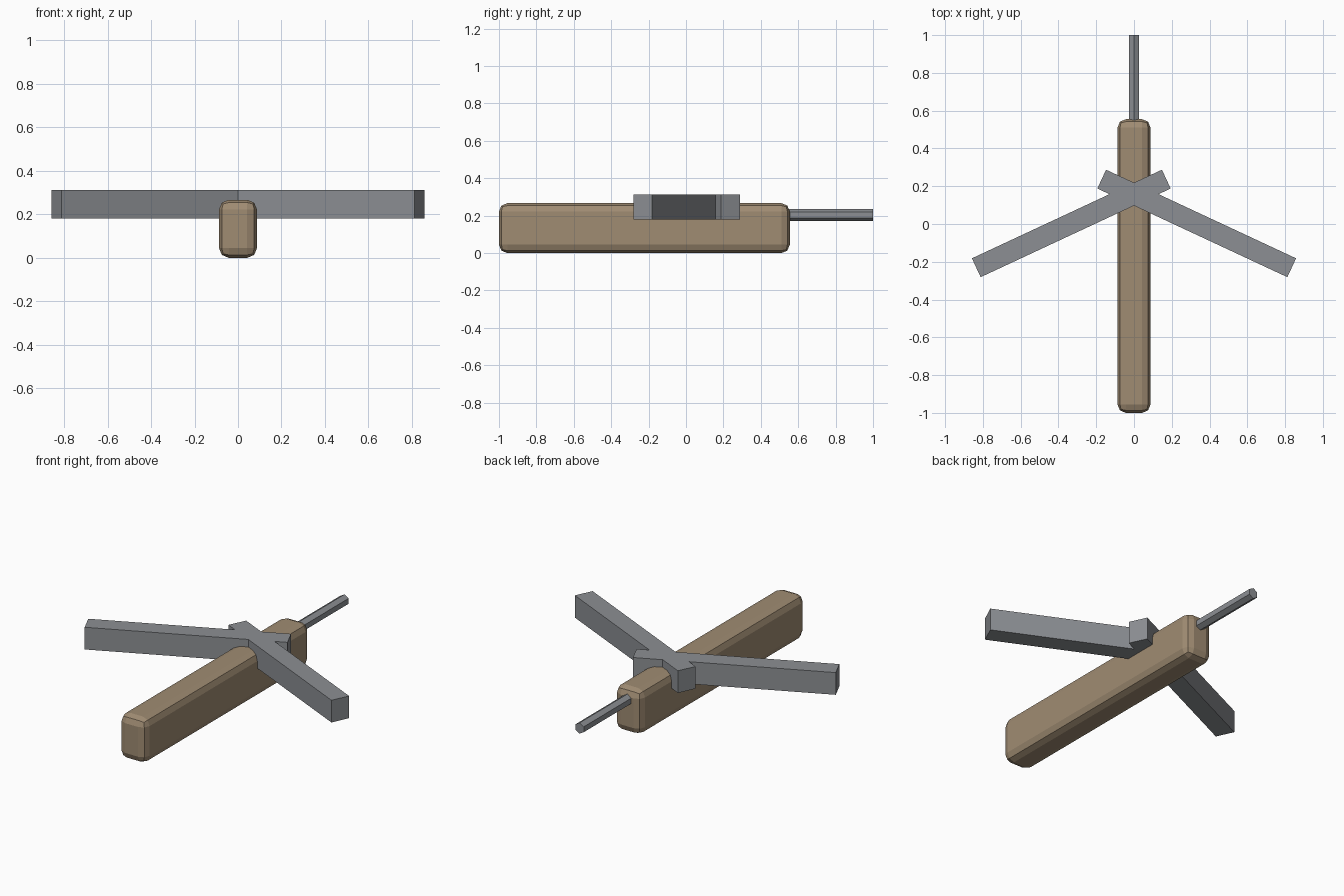
import bpy
from math import radians

cube = bpy.data.objects.get("Cube")
if cube:
    bpy.data.objects.remove(cube, do_unlink=True)


def material(name, rgb):
    mat = bpy.data.materials.new(name)
    mat.use_nodes = True
    mat.diffuse_color = (*rgb, 1)
    mat.node_tree.nodes["Principled BSDF"].inputs["Base Color"].default_value = (*rgb, 1)
    return mat


def box(name, size, location, mat, turn=0):
    bpy.ops.mesh.primitive_cube_add(size=1, location=location, rotation=(0, 0, radians(turn)))
    obj = bpy.context.object
    obj.name = name
    obj.scale = size
    bpy.ops.object.transform_apply(location=False, rotation=False, scale=True)
    obj.data.materials.append(mat)
    return obj


wood = material("tan wood", (0.35, 0.262, 0.17))
steel = material("grey steel", (0.262, 0.275, 0.293))

# Stock: long rounded block
stock = box("stock", (0.175, 1.555, 0.267), (0, -0.2225, 0.1335), wood)
bevel = stock.modifiers.new("rounded edges", "BEVEL")
bevel.width = 0.045
bevel.segments = 2

# Swept arms crossing over the stock
for side, name in ((1, "left_arm"), (-1, "right_arm")):
    box(name, (1.11, 0.11, 0.132), (side * 0.332, 0.003, 0.246), steel, -25 * side)

# Hexagonal rod out of the back, one edge up
bpy.ops.mesh.primitive_cylinder_add(vertices=6, radius=0.032, depth=0.5,
                                    location=(0, 0.75, 0.203), rotation=(radians(90), 0, 0))
rod = bpy.context.object
rod.name = "rear_rod"
rod.data.materials.append(steel)
